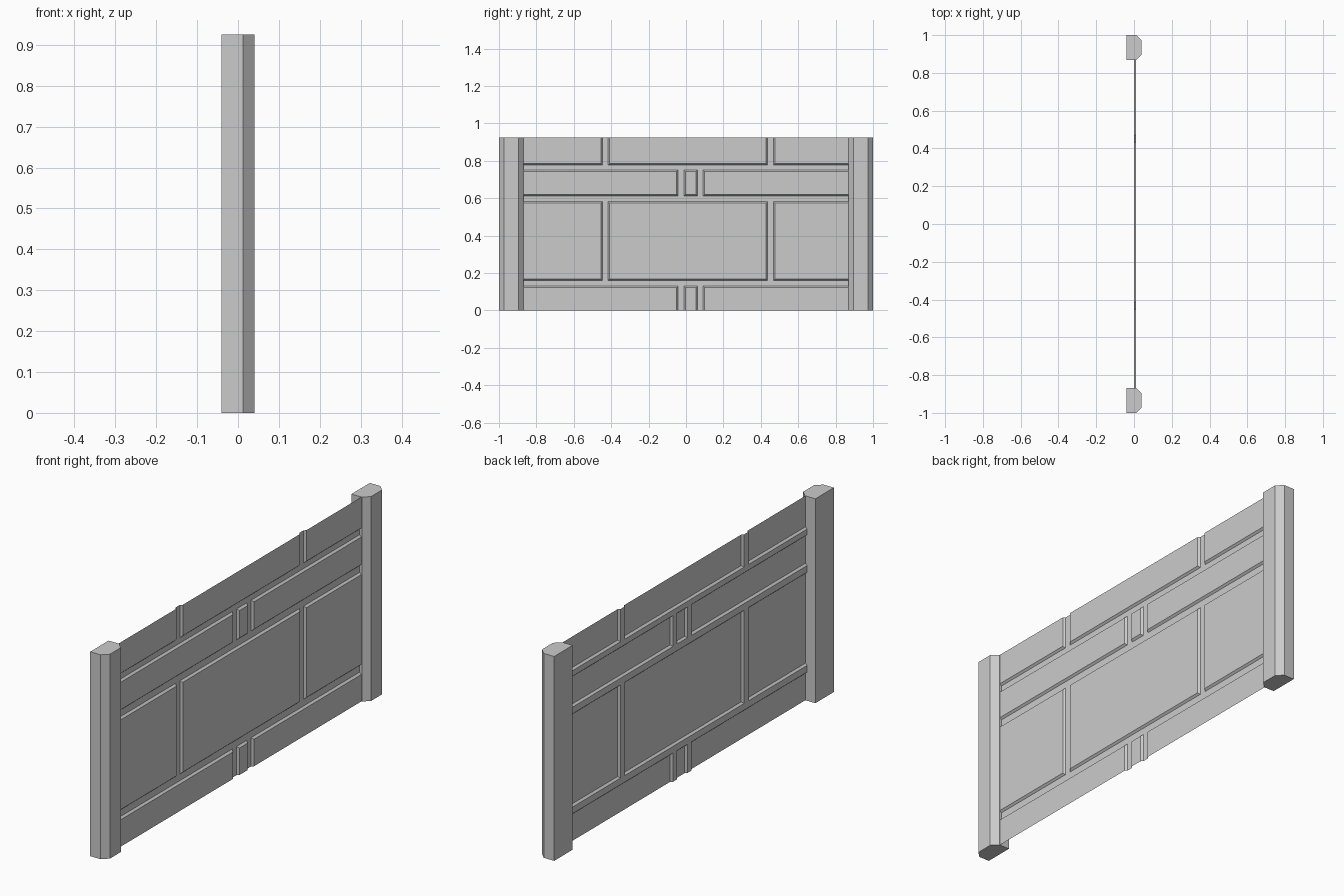
import bpy, bmesh

if "Cube" in bpy.data.objects:
    bpy.data.objects.remove(bpy.data.objects["Cube"])

H = 0.925            # height
W = 0.87             # half width of the panel between the posts
BACK, FACE = 0.001, 0.010   # depth of joints and of raised blocks
BEV = 0.008          # sloped block edge


def make_object(name, bm):
    bmesh.ops.remove_doubles(bm, verts=bm.verts, dist=0.0001)
    mesh = bpy.data.meshes.new(name)
    bm.to_mesh(mesh)
    bm.free()
    obj = bpy.data.objects.new(name, mesh)
    bpy.context.collection.objects.link(obj)
    return obj


def rect(bm, x, y0, y1, z0, z1):
    pts = [(x, y0, z0), (x, y1, z0), (x, y1, z1), (x, y0, z1)]
    return [bm.verts.new(p) for p in pts]


def block(bm, y0, y1, z0, z1):
    """Raised block; sides on the panel border run straight out."""
    inner = rect(bm, FACE,
                 y0 if y0 <= -W else y0 + BEV, y1 if y1 >= W else y1 - BEV,
                 z0 if z0 <= 0 else z0 + BEV, z1 if z1 >= H else z1 - BEV)
    outer = rect(bm, BACK, y0, y1, z0, z1)
    bm.faces.new(inner)
    border = [z0 <= 0, y1 >= W, z1 >= H, y0 <= -W]
    for i in range(4):
        if not border[i]:
            j = (i + 1) % 4
            bm.faces.new((outer[i], outer[j], inner[j], inner[i]))


# Embossed wall panel: rows of blocks with recessed joints
wide = [(-W, -0.447), (-0.417, 0.437), (0.467, W)]
narrow = [(-W, -0.042), (-0.012, 0.062), (0.092, W)]
rows = [(0, 0.13, narrow), (0.16, 0.582, wide),
        (0.612, 0.752, narrow), (0.777, H, wide)]
bm = bmesh.new()
for z0, z1, spans in rows:
    for y0, y1 in spans:
        block(bm, y0, y1, z0, z1)
    for a, b in zip(spans, spans[1:]):
        bm.faces.new(rect(bm, BACK, a[1], b[0], z0, z1))
for lower, upper in zip(rows, rows[1:]):
    bm.faces.new(rect(bm, BACK, -W, W, lower[1], upper[0]))
make_object("wall_panel", bm)

# End posts with two chamfered front corners
profile = [(-0.04, 0.868), (0.012, 0.868), (0.04, 0.895),
           (0.04, 0.973), (0.012, 1.0), (-0.04, 1.0)]
for name, side in (("left_post", -1), ("right_post", 1)):
    bm = bmesh.new()
    base = bm.faces.new([bm.verts.new((x, side * y, 0)) for x, y in profile])
    top = bmesh.ops.extrude_face_region(bm, geom=[base], use_keep_orig=True)
    verts = [g for g in top["geom"] if isinstance(g, bmesh.types.BMVert)]
    bmesh.ops.translate(bm, verts=verts, vec=(0, 0, H))
    bmesh.ops.recalc_face_normals(bm, faces=bm.faces)
    make_object(name, bm)
